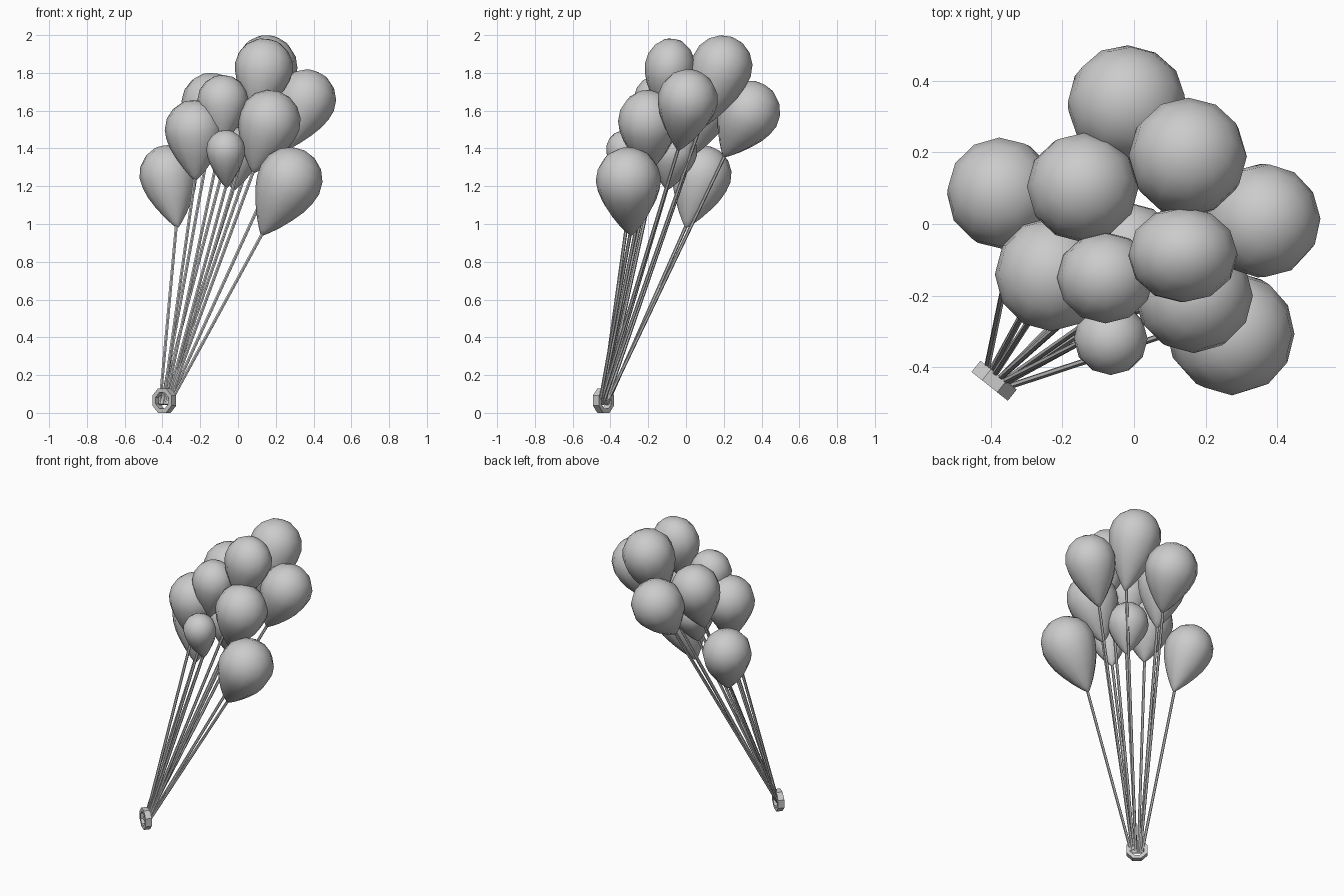
import bpy, bmesh, math
from mathutils import Vector, Matrix

cube = bpy.data.objects.get("Cube")
if cube:
    bpy.data.objects.remove(cube, do_unlink=True)

grey = bpy.data.materials.new("light_grey")
grey.use_nodes = True
COLOUR = (0.6, 0.6, 0.6, 1)
grey.diffuse_color = COLOUR
grey.node_tree.nodes["Principled BSDF"].inputs["Base Color"].default_value = COLOUR

SIDES = 12
KNOT = Vector((-0.39, -0.437, 0.065))
STRIP = Vector((0.78, -0.62, 0)).normalized()


def finish(name, bm, smooth):
    bmesh.ops.recalc_face_normals(bm, faces=bm.faces)
    mesh = bpy.data.meshes.new(name)
    bm.to_mesh(mesh)
    bm.free()
    mesh.materials.append(grey)
    ob = bpy.data.objects.new(name, mesh)
    bpy.context.collection.objects.link(ob)
    if smooth:
        bpy.ops.object.select_all(action="DESELECT")
        ob.select_set(True)
        bpy.context.view_layer.objects.active = ob
        bpy.ops.object.shade_smooth_by_angle(angle=math.radians(50))
    return ob


def balloon(name, centre, tip, rx, ry):
    """Teardrop of revolution leaning from its tip to its centre."""
    axis = centre - tip
    tail = axis.length
    # radius and height: tapering tail, then a round crown
    profile = [(0.05, -0.99), (0.2, -0.9), (0.4, -0.76), (0.63, -0.57),
               (0.83, -0.37), (0.95, -0.18)]
    profile = [(r, h * tail) for r, h in profile]
    for i in range(4):
        a = math.radians(22.5 * i)
        profile.append((math.cos(a), math.sin(a) * rx))
    turn = Vector((0, 0, 1)).rotation_difference(axis).to_matrix()
    bm = bmesh.new()
    rings = []
    for r, h in profile:
        rings.append([bm.verts.new(centre + turn @ Vector((
            r * rx * math.cos(math.tau * k / SIDES),
            r * ry * math.sin(math.tau * k / SIDES), h))) for k in range(SIDES)])
    for low, high in zip(rings, rings[1:]):
        for k in range(SIDES):
            n = (k + 1) % SIDES
            bm.faces.new((low[k], low[n], high[n], high[k]))
    for ring, h in ((rings[0], -tail), (rings[-1], rx)):
        pole = bm.verts.new(centre + turn @ Vector((0, 0, h)))
        for k in range(SIDES):
            bm.faces.new((ring[k], ring[(k + 1) % SIDES], pole))
    finish(name, bm, True)


def string(name, start, end):
    line = end - start
    bm = bmesh.new()
    bmesh.ops.create_cone(bm, cap_ends=True, segments=6, radius1=0.009,
                          radius2=0.009, depth=line.length)
    turn = Vector((0, 0, 1)).rotation_difference(line).to_matrix().to_4x4()
    bm.transform(Matrix.Translation((start + end) / 2) @ turn)
    finish(name, bm, True)


# Balloons: centre, tip, width radius, depth radius
BALLOONS = [
    ((-0.02, 0.335, 1.595), (-0.06, 0.20, 1.355), 0.166, 0.164),
    ((0.15, 0.19, 1.835), (0.13, 0.07, 1.50), 0.165, 0.162),
    ((-0.37, 0.087, 1.265), (-0.32, 0.00, 0.98), 0.153, 0.155),
    ((-0.143, 0.103, 1.645), (-0.16, 0.03, 1.36), 0.156, 0.152),
    ((0.36, 0.01, 1.66), (0.245, -0.04, 1.39), 0.16, 0.16),
    ((0.137, -0.085, 1.83), (0.09, -0.12, 1.57), 0.154, 0.134),
    ((-0.23, -0.14, 1.50), (-0.225, -0.17, 1.23), 0.158, 0.16),
    ((-0.08, -0.15, 1.655), (-0.09, -0.18, 1.42), 0.135, 0.128),
    ((0.167, -0.20, 1.545), (0.08, -0.20, 1.27), 0.165, 0.16),
    ((0.275, -0.305, 1.235), (0.125, -0.29, 0.94), 0.173, 0.173),
    ((-0.065, -0.32, 1.395), (-0.06, -0.28, 1.19), 0.103, 0.103),
    ((-0.01, -0.07, 1.385), (-0.02, -0.10, 1.18), 0.13, 0.13),
]
for i, (centre, tip, rx, ry) in enumerate(BALLOONS, 1):
    centre, tip = Vector(centre), Vector(tip)
    balloon(f"balloon_{i}", centre, tip, rx, ry)
    # strings fan out across the holder
    spread = max(-0.04, min(0.04, 0.12 * STRIP.dot(tip)))
    foot = KNOT + STRIP * spread - Vector((0, 0, 0.02))
    string(f"string_{i}", foot, tip + (centre - tip) * 0.1)

# Octagonal ring holding the strings
across = Vector((-STRIP.y, STRIP.x, 0))
bm = bmesh.new()
loops = []
for radius, side in ((0.07, -1), (0.07, 1), (0.046, 1), (0.046, -1)):
    loop = []
    for k in range(8):
        a = math.tau * (k + 0.5) / 8
        loop.append(bm.verts.new(KNOT + across * side * 0.02 + radius * (
            STRIP * math.cos(a) + Vector((0, 0, math.sin(a))))))
    loops.append(loop)
for j in range(4):
    a, b = loops[j], loops[(j + 1) % 4]
    for k in range(8):
        n = (k + 1) % 8
        bm.faces.new((a[k], a[n], b[n], b[k]))
finish("string_holder_ring", bm, False)
